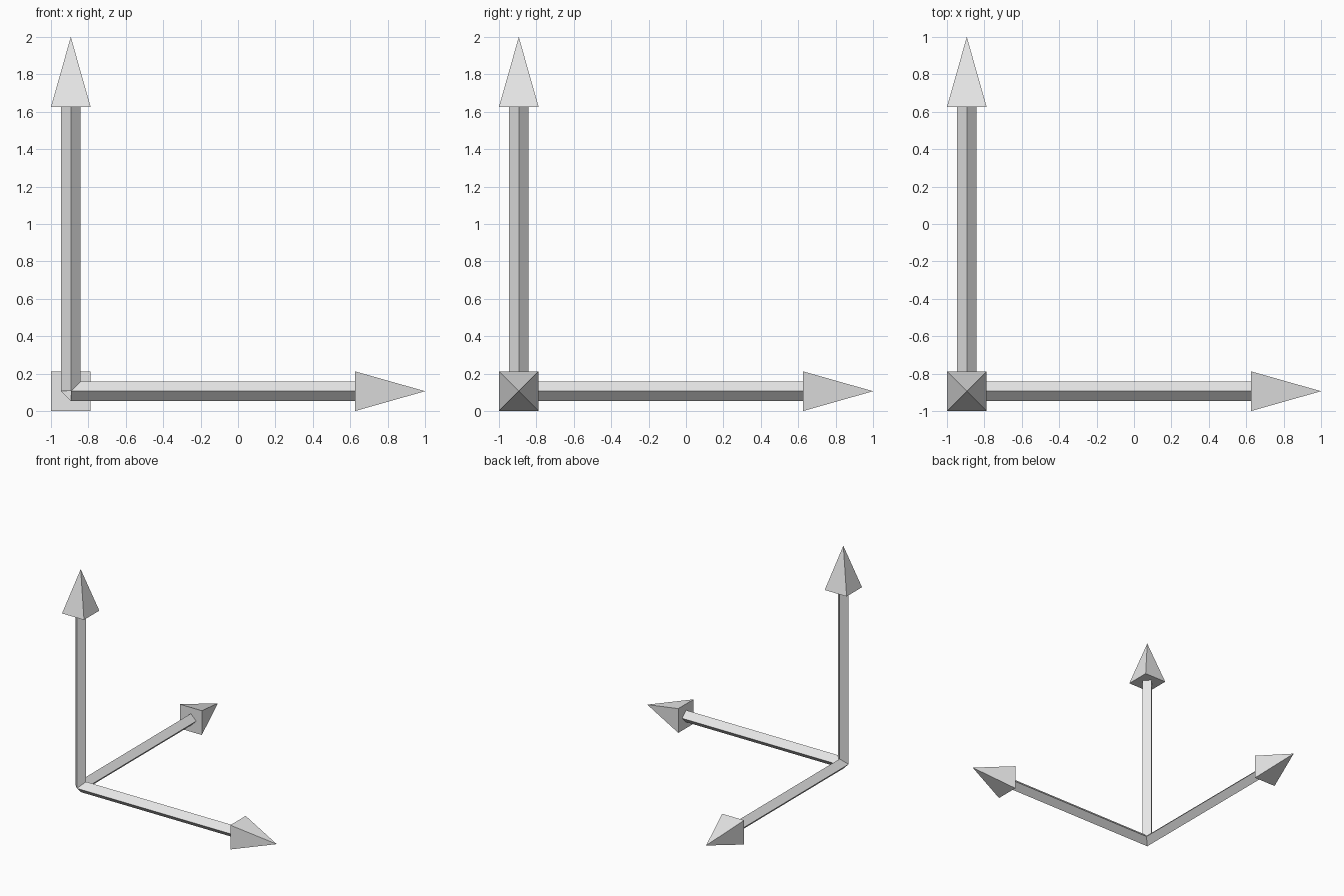
import bpy
from math import pi, sqrt
from mathutils import Matrix, Vector

cube = bpy.data.objects.get("Cube")
if cube:
    bpy.data.objects.remove(cube, do_unlink=True)

grey = bpy.data.materials.new("light_grey")
grey.use_nodes = True
colour = (0.8, 0.8, 0.8, 1)
grey.diffuse_color = colour
grey.node_tree.nodes["Principled BSDF"].inputs["Base Color"].default_value = colour

HEAD = 0.106      # half width of an arrow head
SHAFT = 0.052     # half diagonal of a shaft
NECK = 1.52       # distance from the corner to the head base
TIP = 2 - HEAD    # distance from the corner to the tip
corner = Vector((HEAD - 1, HEAD - 1, HEAD))


def four_sided(name, r1, r2, start, end, turn, spin):
    """Square prism or pyramid along the turned z axis."""
    bpy.ops.mesh.primitive_cone_add(vertices=4, radius1=r1, radius2=r2, depth=end - start)
    ob = bpy.context.object
    ob.name = name
    ob.data.transform(Matrix.Translation(corner) @ turn
                      @ Matrix.Translation((0, 0, (start + end) / 2))
                      @ Matrix.Rotation(spin, 4, 'Z'))
    ob.data.materials.append(grey)


# Three arrows sharing one corner
turns = {
    "left": Matrix.Rotation(pi / 2, 4, 'Y'),
    "back": Matrix.Rotation(-pi / 2, 4, 'X'),
    "up": Matrix.Identity(4),
}
for name, turn in turns.items():
    four_sided(name + "_arrow_shaft", SHAFT, SHAFT, 0, NECK, turn, 0)
    four_sided(name + "_arrow_head", HEAD * sqrt(2), 0, NECK, TIP, turn, pi / 4)
